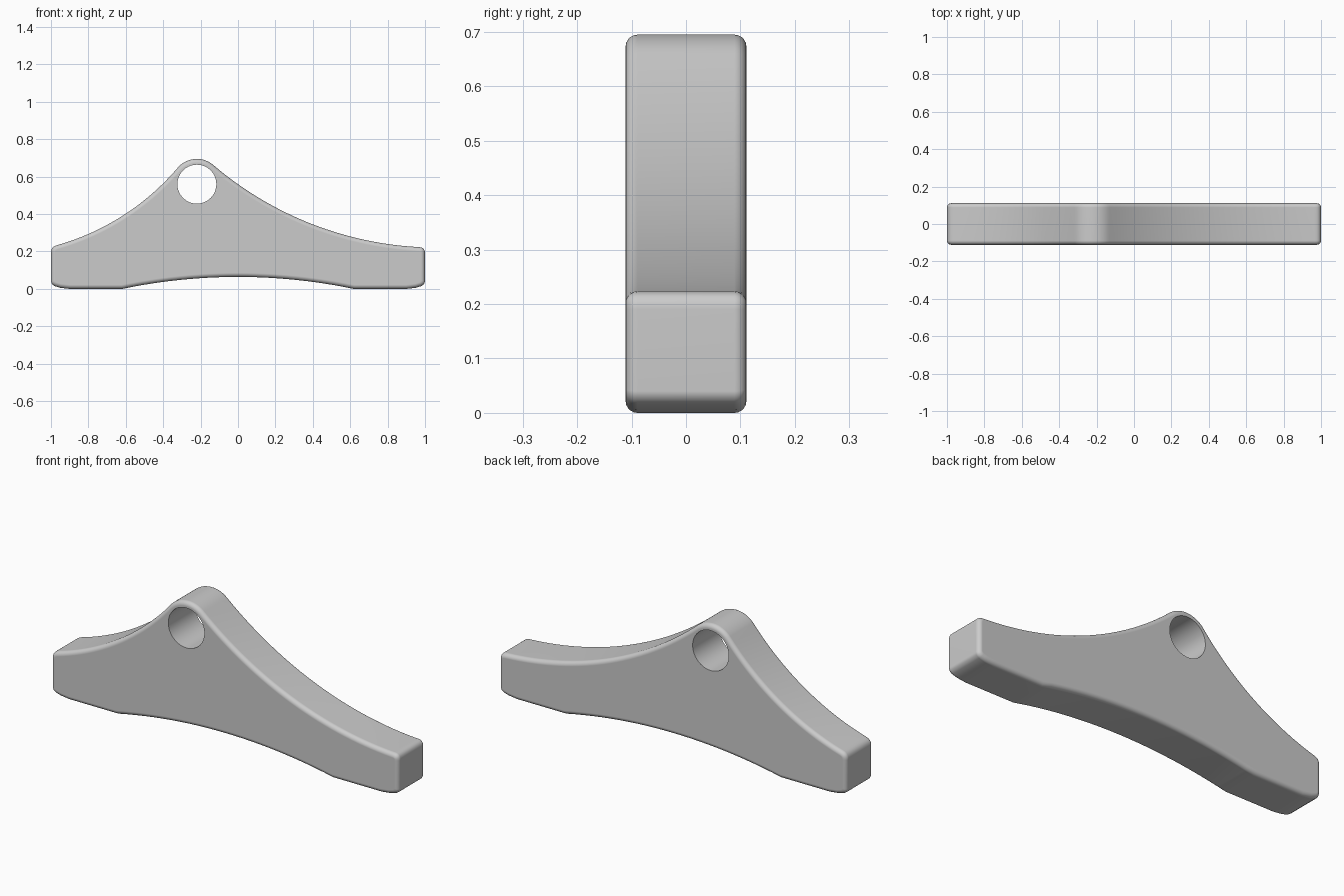
import bpy, bmesh, math
from mathutils import Vector

cube = bpy.data.objects.get("Cube")
if cube:
    bpy.data.objects.remove(cube, do_unlink=True)

HALF_DEPTH = 0.111
HOLE = Vector((-0.22, 0.56))
HUB_RADIUS, HOLE_RADIUS = 0.135, 0.104


def arc(a, b, c, steps):
    """Points on the circle that runs from a through b to c."""
    a, b, c = Vector(a), Vector(b), Vector(c)
    u, v = b - a, c - a
    d = 2 * u.cross(v)
    centre = a + Vector((v.y * u.dot(u) - u.y * v.dot(v),
                         u.x * v.dot(v) - v.x * u.dot(u))) / d
    r = (a - centre).length
    start = math.atan2(*(a - centre).yx)
    turn = math.remainder(math.atan2(*(c - centre).yx) - start, math.tau)
    return [centre + r * Vector((math.cos(start + turn * i / steps),
                                 math.sin(start + turn * i / steps)))
            for i in range(steps + 1)]


def rounded(before, corner, after, radius, steps=6):
    """Soft corner between two neighbouring outline points."""
    corner = Vector(corner)
    p = corner + (Vector(before) - corner).normalized() * radius
    q = corner + (Vector(after) - corner).normalized() * radius
    return [p.lerp(corner, t).lerp(corner.lerp(q, t), t)
            for t in (i / steps for i in range(steps + 1))]


def hub(degrees):
    t = math.radians(degrees)
    return HOLE + HUB_RADIUS * Vector((math.cos(t), math.sin(t)))


# Outline, anticlockwise from the middle of the underside
foot = [Vector(p) for p in ((0.9, 0), (0.95, 0.006), (0.98, 0.015), (0.994, 0.025), (1, 0.04))]
right_slope = arc((1, 0.222), (0.4, 0.345), hub(48), 32)
left_slope = arc(hub(137), (-0.6, 0.402), (-1, 0.225), 24)
outline = arc((-0.62, 0), (0, 0.064), (0.62, 0), 24) + foot
outline += rounded((1, 0), right_slope[0], right_slope[1], 0.032) + right_slope[1:-1]
outline += arc(hub(48), hub(92), hub(137), 16)
outline += left_slope[1:-1] + rounded(left_slope[-2], left_slope[-1], (-1, 0), 0.032)
outline += [Vector((-p.x, p.y)) for p in reversed(foot)]

# Bracket body: extruded outline
bm = bmesh.new()
front = bm.faces.new([bm.verts.new((p.x, -HALF_DEPTH, p.y)) for p in outline])
sides = bmesh.ops.extrude_face_region(bm, geom=[front])["geom"]
bmesh.ops.translate(bm, vec=(0, 2 * HALF_DEPTH, 0),
                    verts=[v for v in sides if isinstance(v, bmesh.types.BMVert)])
bmesh.ops.recalc_face_normals(bm, faces=bm.faces)
mesh = bpy.data.meshes.new("bracket")
bm.to_mesh(mesh)
bm.free()
bracket = bpy.data.objects.new("bracket", mesh)
bpy.context.collection.objects.link(bracket)

# Plain grey finish
grey = bpy.data.materials.new("light grey")
grey.use_nodes = True
grey.diffuse_color = (0.6, 0.6, 0.6, 1)
grey.node_tree.nodes["Principled BSDF"].inputs["Base Color"].default_value = grey.diffuse_color
mesh.materials.append(grey)

# Cutter for the round through hole
bpy.ops.mesh.primitive_cylinder_add(vertices=64, radius=HOLE_RADIUS, depth=1,
                                    location=(HOLE.x, 0, HOLE.y),
                                    rotation=(math.pi / 2, 0, 0))
cutter = bpy.context.object
cutter.name = "hole_cutter"
cutter.hide_render = True
cutter.data.materials.append(grey)

# Round the front and back rims, then drill the sharp-edged hole
bevel = bracket.modifiers.new("rim", "BEVEL")
bevel.width, bevel.segments = 0.022, 5
bevel.limit_method, bevel.angle_limit = "ANGLE", math.radians(60)
bevel.use_clamp_overlap = False
drill = bracket.modifiers.new("hole", "BOOLEAN")
drill.operation, drill.solver, drill.object = "DIFFERENCE", "EXACT", cutter

bpy.ops.object.select_all(action="DESELECT")
bracket.select_set(True)
bpy.context.view_layer.objects.active = bracket
for name in ("rim", "hole"):
    bpy.ops.object.modifier_apply(modifier=name)
bpy.data.objects.remove(cutter, do_unlink=True)
bpy.ops.object.shade_smooth_by_angle(angle=math.radians(40))
normals = bracket.modifiers.new("flat_sides", "WEIGHTED_NORMAL")
normals.keep_sharp = True
